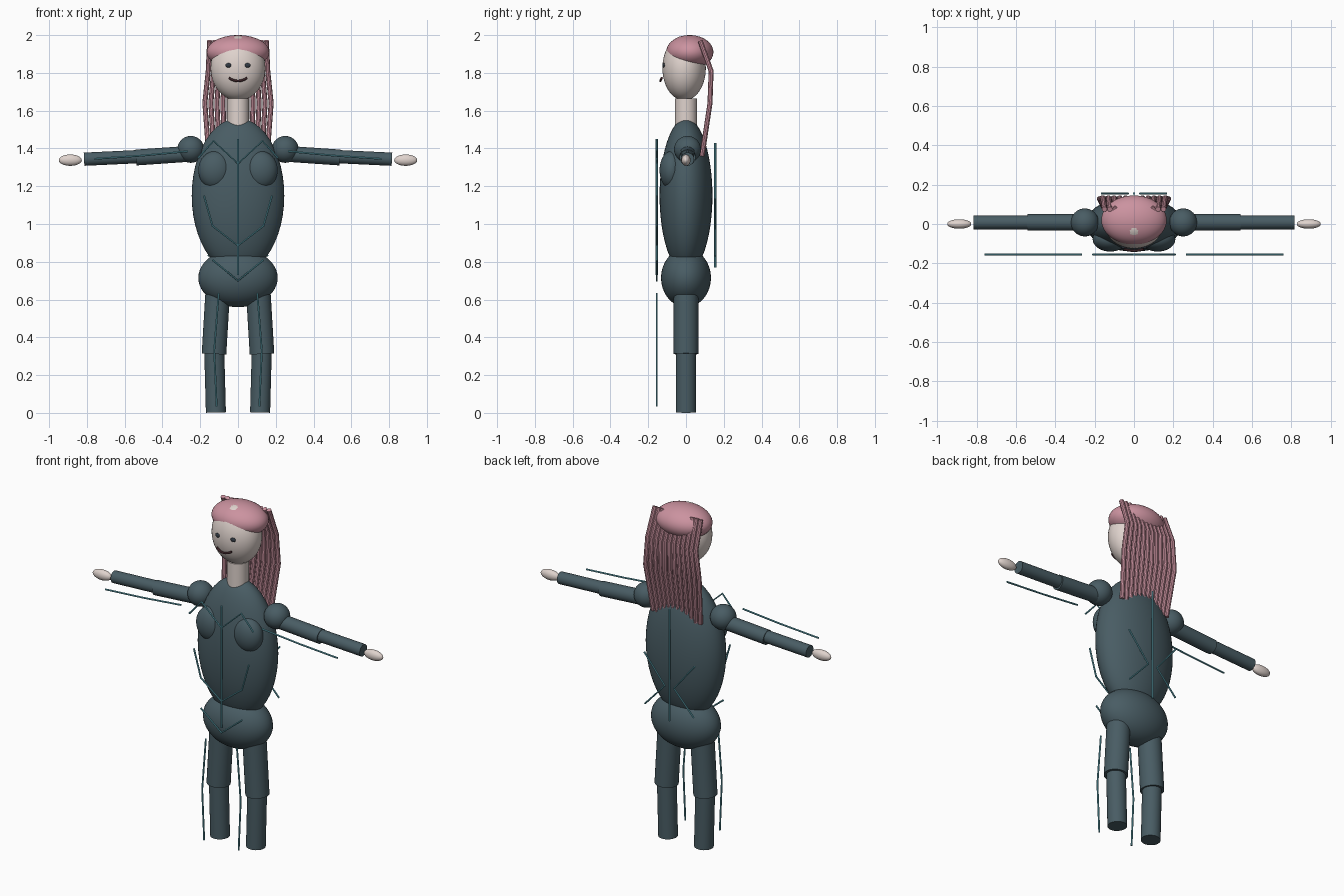
import bpy
from mathutils import Vector

if "Cube" in bpy.data.objects:
    bpy.data.objects.remove(bpy.data.objects["Cube"])


def material(name, rgb):
    m = bpy.data.materials.new(name)
    m.diffuse_color = (*rgb, 1)
    m.use_nodes = True
    m.node_tree.nodes["Principled BSDF"].inputs["Base Color"].default_value = m.diffuse_color
    return m


SUIT = material("slate_suit", (0.066, 0.108, 0.127))
SKIN = material("pale_skin", (0.74, 0.65, 0.61))
HAIR = material("pink_hair", (0.60, 0.29, 0.35))
TRIM = material("cyan_trim", (0.13, 0.42, 0.50))
EYE = material("dark_eye", (0.03, 0.04, 0.055))
LIPS = material("dark_lips", (0.13, 0.05, 0.06))


def finish(ob, name, mat):
    ob.name = name
    ob.data.materials.clear()
    ob.data.materials.append(mat)
    bpy.ops.object.shade_smooth_by_angle()
    return ob


def ellipsoid(name, loc, radii, mat):
    bpy.ops.mesh.primitive_uv_sphere_add(segments=48, ring_count=24, location=loc)
    ob = bpy.context.object
    ob.scale = radii
    bpy.ops.object.transform_apply(location=False, rotation=False, scale=True)
    return finish(ob, name, mat)


def limb(name, a, b, r, mat):
    a, b = Vector(a), Vector(b)
    d = b - a
    bpy.ops.mesh.primitive_cylinder_add(
        vertices=32, radius=r, depth=d.length, location=(a + b) / 2,
        rotation=d.to_track_quat('Z', 'Y').to_euler())
    return finish(bpy.context.object, name, mat)


def tube(name, points, r, mat, res=2):
    cu = bpy.data.curves.new(name, 'CURVE')
    cu.dimensions = '3D'
    cu.bevel_depth = r
    cu.bevel_resolution = res
    cu.use_fill_caps = True
    sp = cu.splines.new('POLY')
    sp.points.add(len(points) - 1)
    for p, co in zip(sp.points, points):
        p.co = (*co, 1)
    ob = bpy.data.objects.new(name, cu)
    bpy.context.collection.objects.link(ob)
    bpy.ops.object.select_all(action='DESELECT')
    ob.select_set(True)
    bpy.context.view_layer.objects.active = ob
    bpy.ops.object.convert(target='MESH')
    return finish(bpy.context.object, name, mat)


# Head, face and neck
ellipsoid("head", (0, -0.01, 1.825), (0.145, 0.115, 0.171), SKIN)
limb("neck", (0, 0, 1.45), (0, 0, 1.665), 0.058, SKIN)
tube("mouth", [(x, -0.128 - 0.008 * (1 - (x / 0.048) ** 2),
                1.757 + 0.016 * (x / 0.048) ** 2)
               for x in (-0.048, -0.032, -0.016, 0, 0.016, 0.032, 0.048)],
     0.006, LIPS)

# Hair cap and long strands
ellipsoid("hair_cap", (0, 0.02, 1.91), (0.166, 0.125, 0.09), HAIR)
for i in range(12):
    x = -0.15 + 0.3 * i / 11
    tube(f"hair_strand_{i + 1}",
         [(x, 0.075, 1.97), (x * 1.05, 0.133, 1.81),
          (x * 1.17, 0.127, 1.64), (x * 1.03, 0.085, 1.36)], 0.0135, HAIR, 3)

# Torso and hips
ellipsoid("torso", (0, 0, 1.15), (0.245, 0.14, 0.41), SUIT)
ellipsoid("hips", (0, 0, 0.715), (0.21, 0.132, 0.155), SUIT)

# Paired parts
for s, side in ((-1, "left"), (1, "right")):
    ellipsoid(f"{side}_eye", (s * 0.05, -0.117, 1.84), (0.016, 0.008, 0.012), EYE)
    ellipsoid(f"{side}_bust", (s * 0.12, -0.077, 1.285), (0.09, 0.063, 0.101), SUIT)
    ellipsoid(f"{side}_shoulder", (s * 0.25, 0.008, 1.395), (0.071,) * 3, SUIT)
    limb(f"{side}_upper_arm", (s * 0.25, 0.008, 1.372), (s * 0.54, 0.008, 1.352), 0.042, SUIT)
    limb(f"{side}_forearm", (s * 0.52, 0.008, 1.357), (s * 0.815, 0.008, 1.343), 0.035, SUIT)
    ellipsoid(f"{side}_hand", (s * 0.888, 0, 1.338), (0.061, 0.024, 0.03), SKIN)
    limb(f"{side}_thigh", (s * 0.105, 0, 0.68), (s * 0.127, 0, 0.312), 0.065, SUIT)
    limb(f"{side}_shin", (s * 0.126, 0, 0.34), (s * 0.117, 0, 0.002), 0.053, SUIT)
    # Floating trim on limbs and back
    f = -0.155
    tube(f"{side}_arm_trim", [(s * 0.265, f, 1.385), (s * 0.51, f, 1.362),
                              (s * 0.76, f, 1.345)], 0.005, TRIM)
    tube(f"{side}_leg_trim", [(s * 0.102, f, 0.635), (s * 0.126, f, 0.33),
                              (s * 0.113, f, 0.035)], 0.005, TRIM)
    tube(f"{side}_back_trim", [(s * 0.165, 0.155, 1.135), (s * 0.03, 0.155, 0.97),
                               (s * 0.16, 0.155, 0.83)], 0.005, TRIM)


# Symmetric chevrons and centre lines
def chevron(name, half):
    pts = [(-x, -0.155, z) for x, z in half] + [(x, -0.155, z) for x, z in half[-2::-1]]
    tube(name, pts, 0.005, TRIM)


chevron("chest_trim", [(0.21, 1.35), (0.13, 1.44), (0, 1.32)])
chevron("waist_trim", [(0.18, 1.15), (0.135, 0.99), (0, 0.885)])
chevron("hip_trim", [(0.135, 0.81), (0, 0.70)])
tube("front_centre_trim", [(0, -0.155, 1.45), (0, -0.155, 0.73)], 0.006, TRIM)
tube("back_centre_trim", [(0, 0.155, 1.43), (0, 0.155, 0.77)], 0.006, TRIM)
